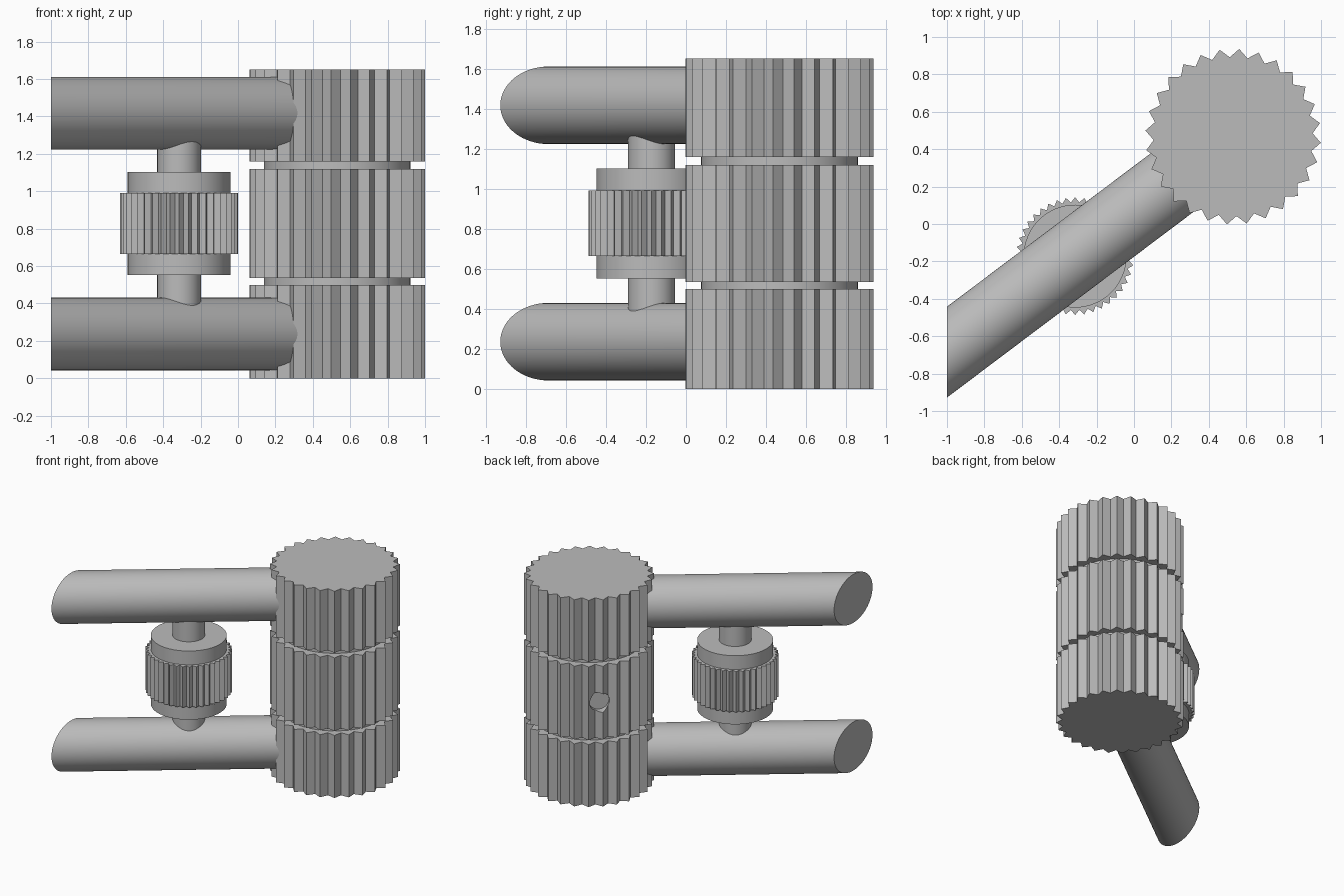
import bpy, bmesh
from math import sin, cos, pi, radians
from mathutils import Matrix

if "Cube" in bpy.data.objects:
    bpy.data.objects.remove(bpy.data.objects["Cube"], do_unlink=True)

grey = bpy.data.materials.new("plain_grey")
grey.use_nodes = True
colour = (0.5, 0.5, 0.5, 1)
grey.diffuse_color = colour
grey.node_tree.nodes["Principled BSDF"].inputs["Base Color"].default_value = colour


def finish(name, bm, smooth):
    bmesh.ops.recalc_face_normals(bm, faces=bm.faces)
    mesh = bpy.data.meshes.new(name)
    bm.to_mesh(mesh)
    bm.free()
    mesh.materials.append(grey)
    ob = bpy.data.objects.new(name, mesh)
    bpy.context.collection.objects.link(ob)
    if smooth:
        bpy.ops.object.select_all(action="DESELECT")
        ob.select_set(True)
        bpy.context.view_layer.objects.active = ob
        bpy.ops.object.shade_smooth_by_angle(angle=radians(30))
    return ob


def cylinder(name, matrix):
    """Unit cylinder along z, placed by a matrix."""
    bm = bmesh.new()
    bmesh.ops.create_cone(bm, cap_ends=True, segments=64, radius1=1,
                          radius2=1, depth=1, matrix=matrix)
    return finish(name, bm, True)


def upright(name, centre, radius, z0, z1):
    place = Matrix.Translation((*centre, (z0 + z1) / 2))
    return cylinder(name, place @ Matrix.Diagonal((radius, radius, z1 - z0, 1)))


def knurled(name, centre, tip, valley, teeth, phase, z0, z1):
    """Upright drum with V-shaped teeth."""
    bm = bmesh.new()
    ring = []
    for i in range(teeth * 2):
        a = phase + pi * i / teeth
        r = valley if i % 2 else tip
        ring.append(bm.verts.new((centre[0] + r * cos(a), centre[1] + r * sin(a), z0)))
    base = bm.faces.new(ring)
    top = bmesh.ops.extrude_face_region(bm, geom=[base], use_keep_orig=True)["geom"]
    verts = [v for v in top if isinstance(v, bmesh.types.BMVert)]
    bmesh.ops.translate(bm, verts=verts, vec=(0, 0, z1 - z0))
    return finish(name, bm, False)


# Three toothed drums on a plain core
DRUM = (0.53, 0.467)
spans = {"lower_drum": (0, 0.5), "middle_drum": (0.535, 1.12), "upper_drum": (1.16, 1.652)}
drums = {n: knurled(n, DRUM, 0.47, 0.425, 28, radians(86), *s) for n, s in spans.items()}
upright("drum_core", DRUM, 0.392, 0.1, 1.55)

# Small round hole in the back of the middle drum
a = radians(135)
place = Matrix.Translation((DRUM[0] + 0.47 * cos(a), DRUM[1] + 0.47 * sin(a), 0.825))
turn = Matrix.Rotation(a, 4, "Z") @ Matrix.Rotation(pi / 2, 4, "Y")
cutter = cylinder("hole_cutter", place @ turn @ Matrix.Diagonal((0.075, 0.075, 0.14, 1)))
cutter.hide_render = True
cutter.hide_set(True)
cut = drums["middle_drum"].modifiers.new("hole", "BOOLEAN")
cut.operation = "DIFFERENCE"
cut.solver = "EXACT"
cut.object = cutter

# Two diagonal rods, sheared so their outer ends are cut square to x
SLOPE, RADIUS = 0.753, 0.194
x0, x1 = -1, 0.45
for name, z in (("lower_rod", 0.237), ("upper_rod", 1.418)):
    mid = (x0 + x1) / 2
    y = DRUM[1] + SLOPE * (mid - DRUM[0])
    wide = RADIUS * (1 + SLOPE ** 2) ** 0.5
    cylinder(name, Matrix(((0, 0, x1 - x0, mid),
                           (wide, 0, SLOPE * (x1 - x0), y),
                           (0, RADIUS, 0, z),
                           (0, 0, 0, 1))))

# Knurled wheel on a spindle between the rods
WHEEL = (-0.315, -0.172)
knurled("wheel", WHEEL, 0.315, 0.288, 40, 0, 0.665, 0.992)
upright("wheel_collar", WHEEL, 0.275, 0.553, 1.102)
upright("spindle", WHEEL, 0.117, 0.3, 1.35)
